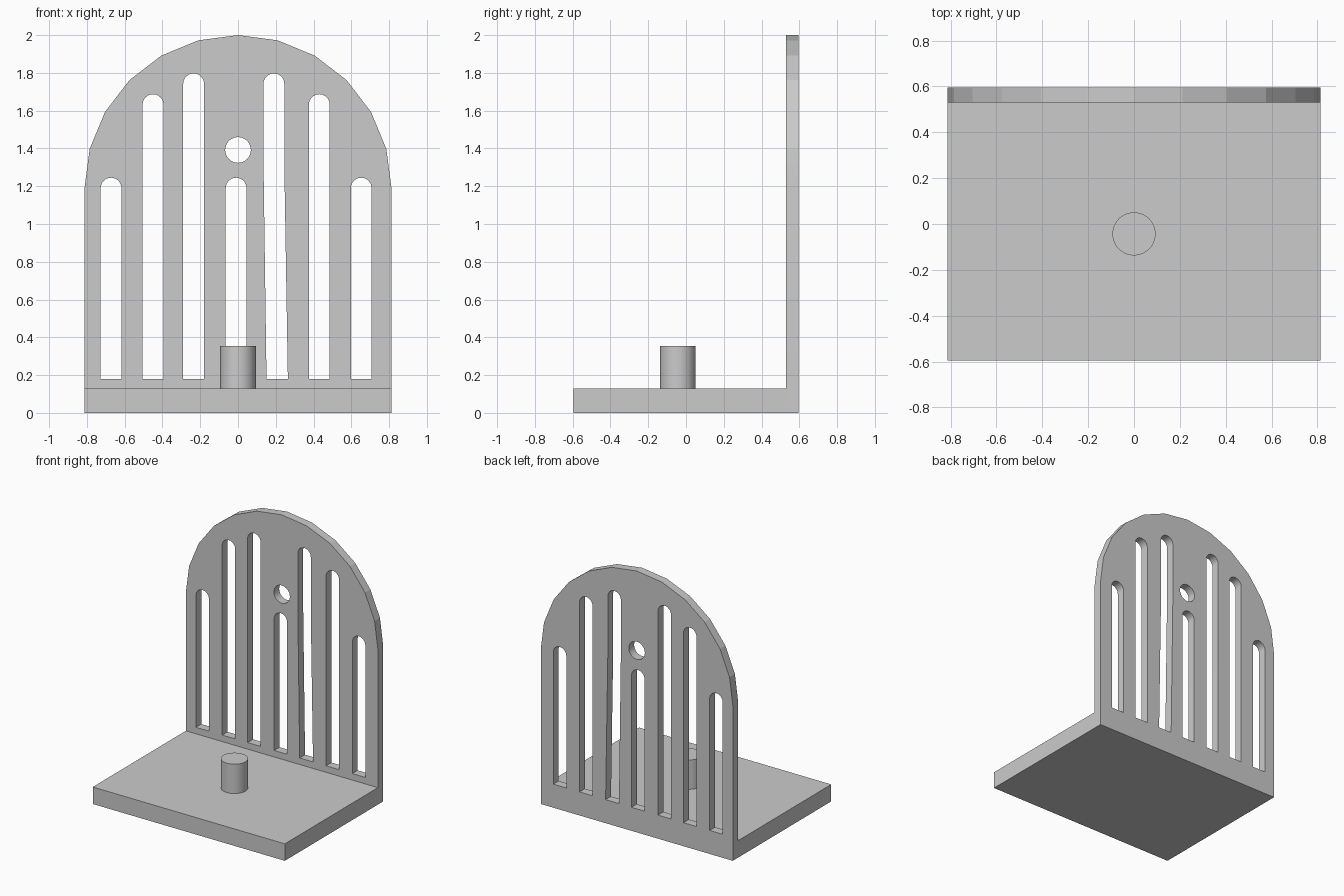
import bpy
import bmesh
from math import sin, cos, pi, radians

if "Cube" in bpy.data.objects:
    bpy.data.objects.remove(bpy.data.objects["Cube"], do_unlink=True)

HALF_W, FRONT, PANEL_Y, BACK = 0.813, -0.595, 0.53, 0.595
BASE_TOP, SPRING_Z, SLOT_FLOOR, SLOT_R = 0.13, 1.187, 0.18, 0.055

grey = bpy.data.materials.new("light grey")
grey.use_nodes = True
grey.diffuse_color = (0.6, 0.6, 0.6, 1)
grey.node_tree.nodes["Principled BSDF"].inputs["Base Color"].default_value = (0.6, 0.6, 0.6, 1)


def arc(cx, cz, r, steps, sweep=pi):
    """Points counter-clockwise from the +x side."""
    return [(cx + r * cos(sweep * i / steps), cz + r * sin(sweep * i / steps))
            for i in range(steps + 1)]


def add_prism(bm, outline, y0, y1):
    """Extrude an x-z outline from y0 to y1."""
    face = bm.faces.new([bm.verts.new((x, y0, z)) for x, z in outline])
    new = bmesh.ops.extrude_face_region(bm, geom=[face])["geom"]
    verts = [v for v in new if isinstance(v, bmesh.types.BMVert)]
    bmesh.ops.translate(bm, verts=verts, vec=(0, y1 - y0, 0))


def finish(name, bm):
    bmesh.ops.recalc_face_normals(bm, faces=bm.faces)
    mesh = bpy.data.meshes.new(name)
    bm.to_mesh(mesh)
    bm.free()
    mesh.materials.append(grey)
    obj = bpy.data.objects.new(name, mesh)
    bpy.context.collection.objects.link(obj)
    return obj


def activate(obj):
    bpy.ops.object.select_all(action='DESELECT')
    obj.select_set(True)
    bpy.context.view_layer.objects.active = obj


# Base slab
bm = bmesh.new()
add_prism(bm, [(-HALF_W, 0), (HALF_W, 0), (HALF_W, BASE_TOP), (-HALF_W, BASE_TOP)], FRONT, PANEL_Y)
finish("base", bm)

# Arched back panel
bm = bmesh.new()
add_prism(bm, [(-HALF_W, 0), (HALF_W, 0)] + arc(0, SPRING_Z, HALF_W, 12), PANEL_Y, BACK)
panel = finish("back_panel", bm)

# Round-topped slots (centre x, top z) and the round hole
bm = bmesh.new()
slots = [(-0.672, 1.245), (-0.45, 1.687), (-0.235, 1.797), (-0.01, 1.245),
         (0.19, 1.797), (0.43, 1.687), (0.652, 1.245)]
for x, top in slots:
    outline = [(x - SLOT_R, SLOT_FLOOR), (x + SLOT_R, SLOT_FLOOR)]
    if x == 0.19:  # this slot leans outward towards its foot
        outline = [(x - SLOT_R, 1.32), (0.151, SLOT_FLOOR), (0.264, SLOT_FLOOR), (x + SLOT_R, 1.32)]
    add_prism(bm, outline + arc(x, top - SLOT_R, SLOT_R, 16), PANEL_Y - 0.1, BACK + 0.1)
add_prism(bm, arc(0, 1.392, 0.068, 32, 2 * pi)[:-1], PANEL_Y - 0.1, BACK + 0.1)
cutter = finish("slot_cutter", bm)
cutter.hide_render = True

activate(panel)
cut = panel.modifiers.new("slots", 'BOOLEAN')
cut.operation = 'DIFFERENCE'
cut.solver = 'EXACT'
cut.object = cutter
bpy.ops.object.modifier_apply(modifier=cut.name)
bpy.data.objects.remove(cutter, do_unlink=True)
activate(panel)
bpy.ops.object.shade_smooth_by_angle(angle=radians(14))

# Round peg
bm = bmesh.new()
bmesh.ops.create_cone(bm, cap_ends=True, segments=48, radius1=0.094, radius2=0.094, depth=0.225)
bmesh.ops.translate(bm, verts=bm.verts, vec=(0, -0.043, BASE_TOP + 0.1125))
peg = finish("peg", bm)
activate(peg)
bpy.ops.object.shade_smooth_by_angle(angle=radians(30))
